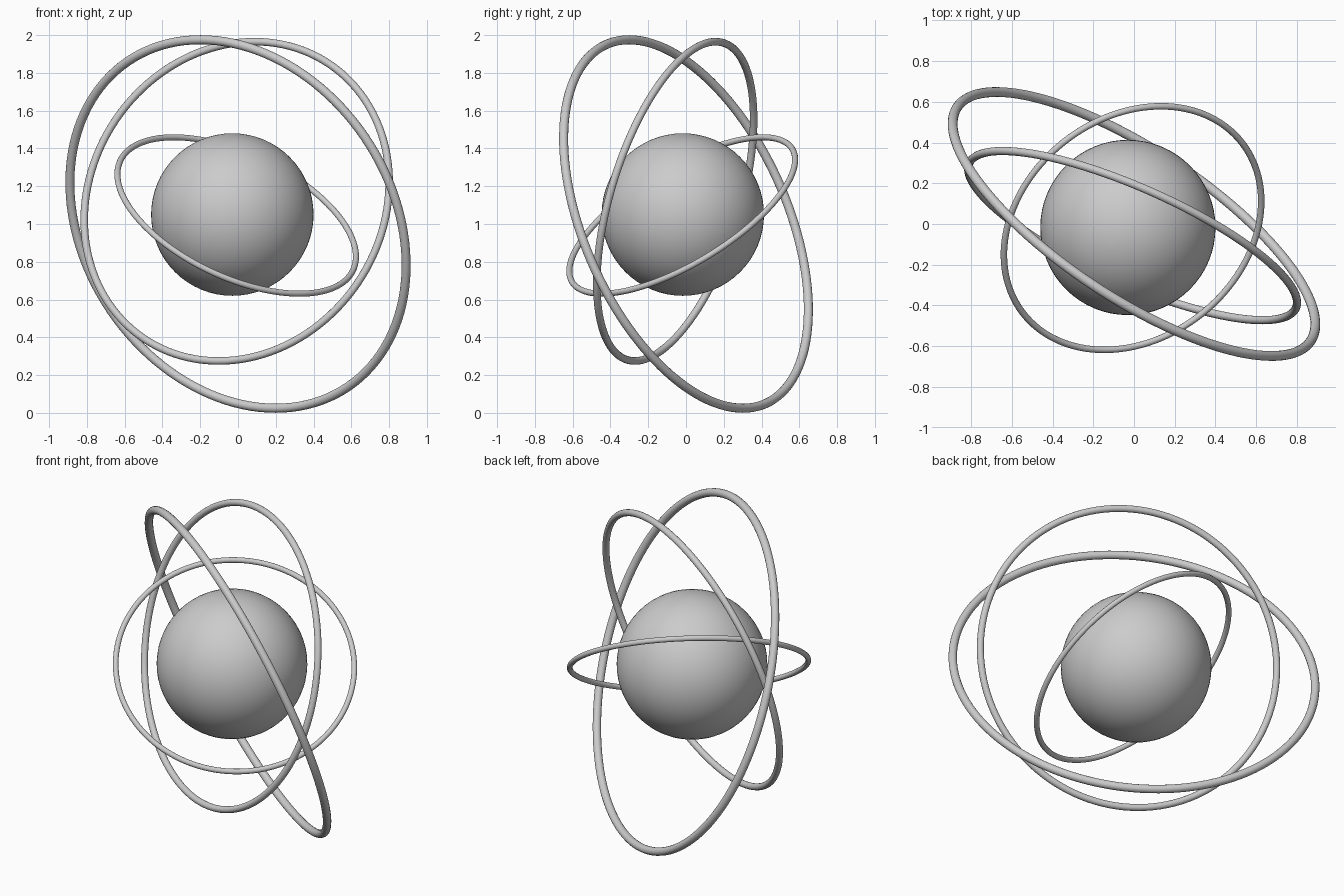
import bpy
from mathutils import Vector

if "Cube" in bpy.data.objects:
    bpy.data.objects.remove(bpy.data.objects["Cube"])


def smooth():
    bpy.ops.object.shade_smooth_by_angle()


def ring(name, center, normal, radius, tube):
    """Thin round hoop lying in the plane given by its normal."""
    rot = Vector(normal).to_track_quat('Z', 'Y').to_euler()
    bpy.ops.mesh.primitive_torus_add(
        location=center, rotation=rot, major_radius=radius, minor_radius=tube,
        major_segments=128, minor_segments=16)
    bpy.context.object.name = name
    smooth()


# Central ball
bpy.ops.mesh.primitive_uv_sphere_add(
    segments=64, ring_count=32, radius=0.43, location=(-0.03, -0.017, 1.05))
bpy.context.object.name = "core_sphere"
smooth()

# Three tilted hoops around the ball
ring("outer_ring", (0, 0, 1.0), (0.517, 0.782, 0.347), 1.04, 0.024)
ring("middle_ring", (-0.007, -0.057, 1.12), (0.391, 0.881, -0.267), 0.877, 0.020)
ring("inner_ring", (-0.007, -0.02, 1.045), (0.374, -0.479, 0.794), 0.681, 0.016)
